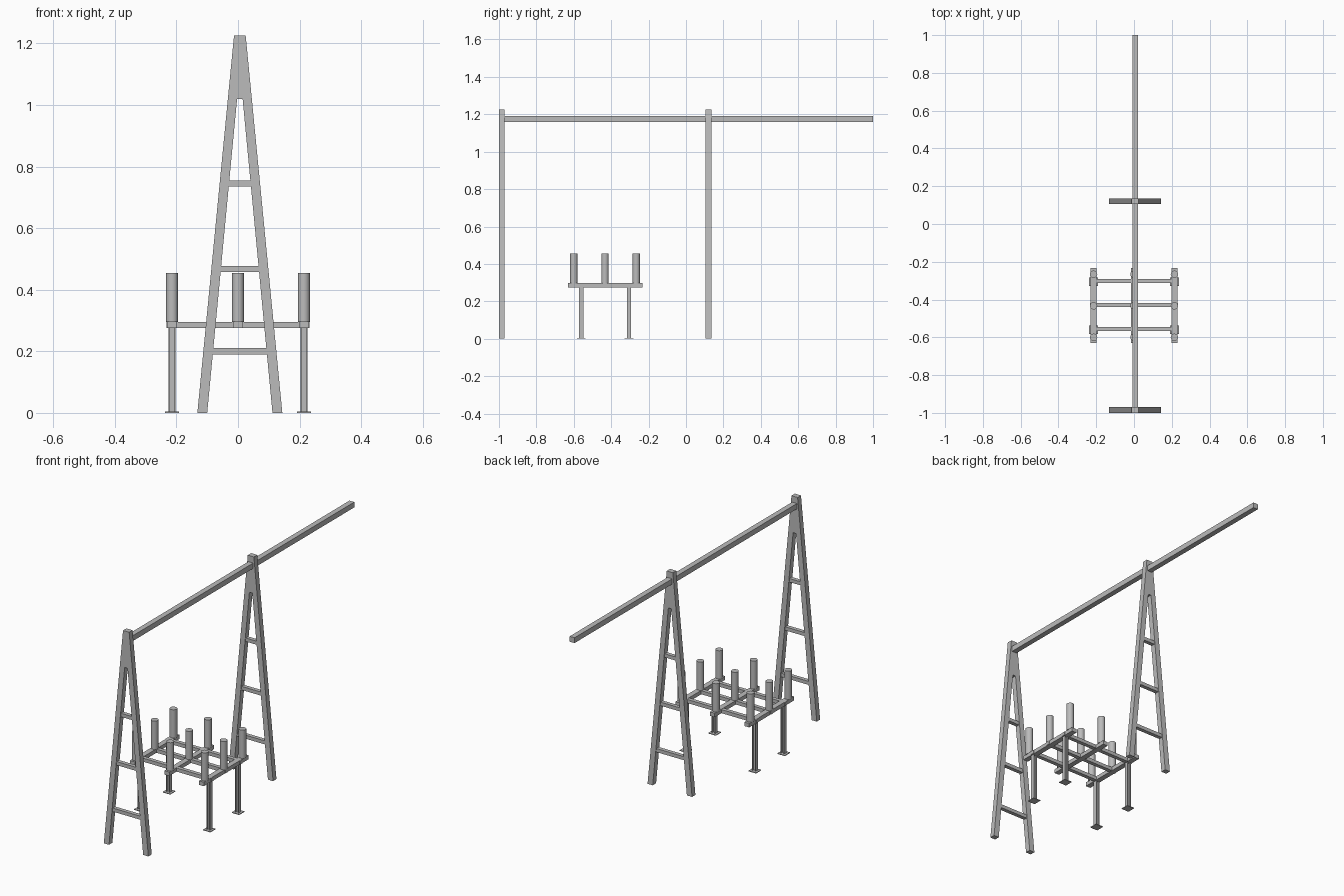
import bpy, bmesh
from mathutils import Vector

cube = bpy.data.objects.get("Cube")
if cube:
    bpy.data.objects.remove(cube, do_unlink=True)

steel = bpy.data.materials.new("grey_steel")
steel.use_nodes = True
GREY = (0.5, 0.5, 0.5, 1)
steel.diffuse_color = GREY
steel.node_tree.nodes["Principled BSDF"].inputs["Base Color"].default_value = GREY


def finish(name, bm):
    bmesh.ops.recalc_face_normals(bm, faces=bm.faces)
    mesh = bpy.data.meshes.new(name)
    bm.to_mesh(mesh)
    bm.free()
    mesh.materials.append(steel)
    obj = bpy.data.objects.new(name, mesh)
    bpy.context.collection.objects.link(obj)
    return obj


def box(name, low, high):
    low, high = Vector(low), Vector(high)
    bm = bmesh.new()
    bmesh.ops.create_cube(bm, size=1)
    bmesh.ops.scale(bm, vec=high - low, verts=bm.verts)
    bmesh.ops.translate(bm, vec=(low + high) / 2, verts=bm.verts)
    return finish(name, bm)


def prism(name, outline, origin, offset):
    """Extrude a flat outline of 3D points along an offset."""
    bm = bmesh.new()
    face = bm.faces.new([bm.verts.new(Vector(p) + Vector(origin)) for p in outline])
    out = bmesh.ops.extrude_face_region(bm, geom=[face])["geom"]
    moved = [v for v in out if isinstance(v, bmesh.types.BMVert)]
    bmesh.ops.translate(bm, vec=offset, verts=moved)
    return finish(name, bm)


# Two trestles: splayed legs joined into a solid head, with three rungs
RIDGE_X = 0.006
TOP, CROTCH, DEPTH = 1.225, 1.02, 0.03
half = [(0.138, 0), (0.019, TOP)]
inner = [(0.009, CROTCH), (0.106, 0)]
for label, y in (("front", -1.0), ("rear", 0.105)):
    side = half + [(-x, z) for x, z in reversed(half)]
    notch = [(-x, z) for x, z in reversed(inner)] + inner
    outline = [(x, 0, z) for x, z in side + notch]
    prism(label + "_trestle", outline, (RIDGE_X, y, 0), (0, DEPTH, 0))
    for i, z in enumerate((0.20, 0.467, 0.745)):
        w = 0.11 - 0.095 * z
        box(f"{label}_rung_{i + 1}", (RIDGE_X - w, y + 0.004, z - 0.01),
            (RIDGE_X + w, y + DEPTH - 0.004, z + 0.01))

# Overhead ridge beam
box("ridge_beam", (RIDGE_X - 0.015, -0.985, 1.16), (RIDGE_X + 0.015, 1, 1.19))

# Platform grid
COLUMNS = (-0.214, 0, 0.214)
LOW, HIGH = 0.275, 0.297
for i, x in enumerate(COLUMNS):
    box(f"long_beam_{i + 1}", (x - 0.015, -0.63, LOW), (x + 0.015, -0.233, HIGH))
for i, y in enumerate((-0.556, -0.429, -0.302)):
    box(f"cross_beam_{i + 1}", (-0.232, y - 0.011, LOW + 0.001), (0.232, y + 0.011, HIGH - 0.001))

# H-section legs with foot plates
a, b, t = 0.011, 0.0015, 0.004
quarter = [(a, a), (a - t, a), (a - t, b)]
section = quarter + [(-x, y) for x, y in reversed(quarter)]
section += [(-x, -y) for x, y in section]
for x in (COLUMNS[0], COLUMNS[2]):
    for y in (-0.56, -0.305):
        tag = ("right" if x < 0 else "left") + ("_front" if y < -0.4 else "_rear")
        prism(tag + "_leg", [(u, v, 0) for u, v in section], (x, y, 0.002), (0, 0, LOW))
        box(tag + "_foot_plate", (x - 0.023, y - 0.023, 0), (x + 0.023, y + 0.023, 0.004))

# Upright round posts on the grid
for i, x in enumerate(COLUMNS):
    for j, y in enumerate((-0.6, -0.433, -0.266)):
        bm = bmesh.new()
        bmesh.ops.create_cone(bm, cap_ends=True, segments=24, radius1=0.0195,
                              radius2=0.0195, depth=0.16)
        bmesh.ops.translate(bm, vec=(x, y, 0.375), verts=bm.verts)
        post = finish(f"post_{i + 1}_{j + 1}", bm)
        bpy.ops.object.select_all(action="DESELECT")
        post.select_set(True)
        bpy.context.view_layer.objects.active = post
        bpy.ops.object.shade_smooth_by_angle()
